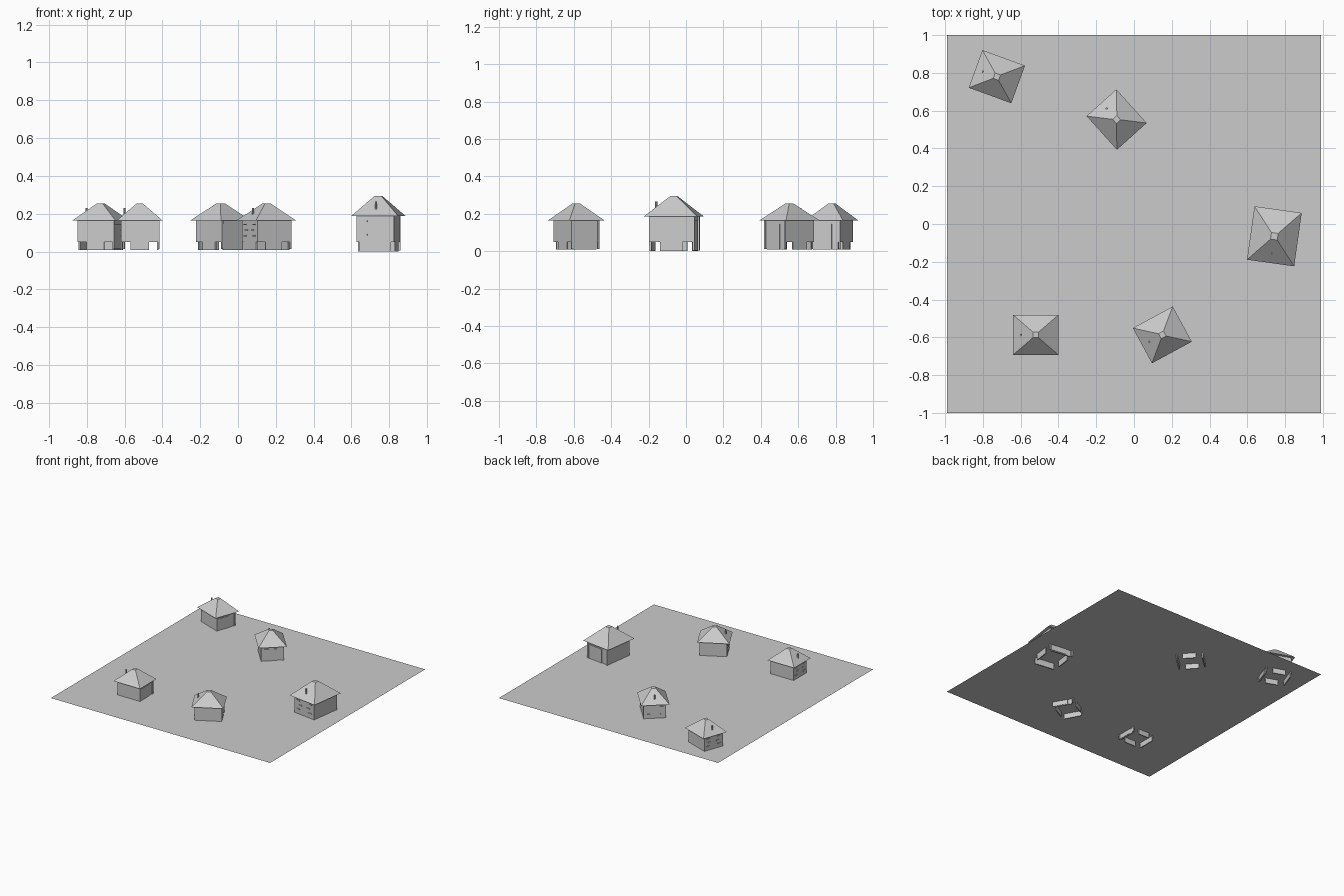
import bpy, bmesh
from math import radians
from mathutils import Matrix, Vector

cube = bpy.data.objects.get("Cube")
if cube:
    bpy.data.objects.remove(cube, do_unlink=True)

GROUND = 0.05

# Single stone grey for everything
grey = bpy.data.materials.new("stone grey")
grey.use_nodes = True
GREY = (0.6, 0.6, 0.6, 1)
grey.diffuse_color = GREY
grey.node_tree.nodes["Principled BSDF"].inputs["Base Color"].default_value = GREY


def finish(name, bm, place):
    mesh = bpy.data.meshes.new(name)
    bmesh.ops.recalc_face_normals(bm, faces=bm.faces)
    bm.to_mesh(mesh)
    bm.free()
    mesh.materials.append(grey)
    obj = bpy.data.objects.new(name, mesh)
    obj.matrix_world = place
    bpy.context.collection.objects.link(obj)
    return obj


def box(bm, low, high):
    low, high = Vector(low), Vector(high)
    m = Matrix.Translation((low + high) / 2) @ Matrix.Diagonal((*(high - low), 1))
    bmesh.ops.create_cube(bm, size=1, matrix=m)


def frustum(bm, half_x, half_y, top, z0, z1):
    corners = [(-1, -1), (1, -1), (1, 1), (-1, 1)]
    base = [bm.verts.new((sx * half_x, sy * half_y, z0)) for sx, sy in corners]
    cap = [bm.verts.new((sx * top, sy * top, z1)) for sx, sy in corners]
    bm.faces.new(base)
    bm.faces.new(cap)
    for i in range(4):
        j = (i + 1) % 4
        bm.faces.new((base[i], base[j], cap[j], cap[i]))


def hut(name, x, y, angle, size):
    # Local heights are measured from the ground sheet
    place = (Matrix.Translation((x, y, GROUND))
             @ Matrix.Rotation(radians(angle), 4, "Z") @ Matrix.Scale(size, 4))
    hx, hy, eave, foot = 0.1, 0.084, 0.115, -0.042

    # Wall block
    bm = bmesh.new()
    box(bm, (-hx, -hy, 0), (hx, hy, eave))
    finish(name + "_walls", bm, place)

    # Hipped roof with a small flat cap
    bm = bmesh.new()
    frustum(bm, 0.12, 0.106, 0.015, eave, 0.205)
    finish(name + "_roof", bm, place)

    # Footings below the long walls and the end walls
    bm = bmesh.new()
    for s in (-1, 1):
        a, b = sorted((s * hy, s * (hy - 0.008)))
        box(bm, (-0.05, a, foot), (0.05, b, 0.0))
        a, b = sorted((s * hx, s * (hx - 0.008)))
        box(bm, (a, -0.07, foot), (b, 0.07, 0.0))
    finish(name + "_footings", bm, place)

    # Door plate with corner posts
    bm = bmesh.new()
    box(bm, (hx, -0.072, -0.038), (hx + 0.004, 0.036, 0.095))
    for s in (-1, 1):
        box(bm, (hx - 0.004, s * 0.08 - 0.005, -0.038), (hx + 0.006, s * 0.08 + 0.005, eave))
    finish(name + "_door", bm, place)

    # Small slit windows in the end wall
    bm = bmesh.new()
    for z in (0.03, 0.06, 0.09):
        for yy in (-0.05, 0.05) if z != 0.06 else (-0.035, 0.035):
            box(bm, (-hx - 0.004, yy - 0.014, z), (-hx, yy + 0.014, z + 0.006))
    finish(name + "_slits", bm, place)

    # Stove pipe
    bm = bmesh.new()
    bmesh.ops.create_cone(bm, cap_ends=True, segments=8, radius1=0.005, radius2=0.005,
                          depth=0.045, matrix=Matrix.Translation((-0.08, 0, 0.158)))
    finish(name + "_pipe", bm, place)


# Ground sheet
bm = bmesh.new()
bmesh.ops.create_grid(bm, x_segments=1, y_segments=1, size=1,
                      matrix=Matrix.Diagonal((0.99, 1, 1, 1)))
finish("ground", bm, Matrix.Translation((0, 0, GROUND)))

# Five huts
hut("west_hut", -0.52, -0.587, 0, 1)
hut("south_hut", 0.15, -0.587, 28.5, 1)
hut("east_hut", 0.743, -0.065, 82, 1.19)
hut("north_hut", -0.092, 0.553, -48, 1)
hut("corner_hut", -0.726, 0.78, -20, 1)
